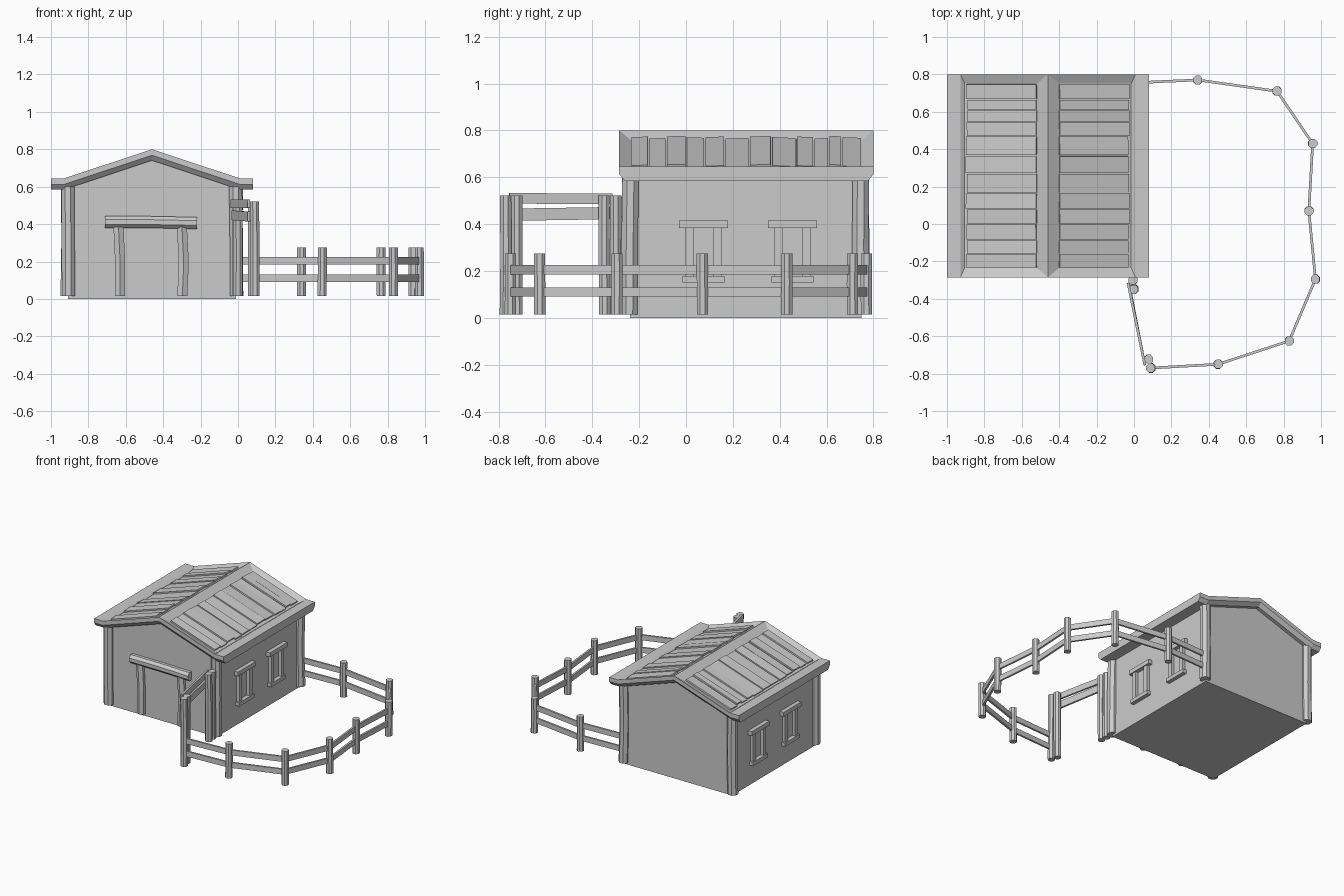
import bpy, bmesh, math, random
from mathutils import Vector, Matrix

if "Cube" in bpy.data.objects:
    bpy.data.objects.remove(bpy.data.objects["Cube"])

random.seed(4)


def finish(bm, name):
    bmesh.ops.recalc_face_normals(bm, faces=bm.faces[:])
    me = bpy.data.meshes.new(name)
    bm.to_mesh(me)
    bm.free()
    ob = bpy.data.objects.new(name, me)
    bpy.context.collection.objects.link(ob)
    return ob


def beam(name, a, b, w, h, up=(0, 0, 1)):
    """Rectangular board from a to b; h is measured along up."""
    a, b = Vector(a), Vector(b)
    d = (b - a).normalized()
    s = d.cross(Vector(up)).normalized()
    t = s.cross(d)
    m = Matrix((d * (b - a).length, s * w, t * h)).transposed().to_4x4()
    m.translation = (a + b) / 2
    bm = bmesh.new()
    bmesh.ops.create_cube(bm, size=1, matrix=m)
    return finish(bm, name)


def log(name, a, b, r, wobble=0.004, sides=8):
    """Faceted, slightly uneven log made of three rings."""
    a, b = Vector(a), Vector(b)
    q = (b - a).to_track_quat('Z', 'Y')
    bm = bmesh.new()
    rings = []
    for i in range(3):
        off = Vector((random.uniform(-1, 1), random.uniform(-1, 1), 0)) * wobble
        ring = []
        for k in range(sides):
            t = 2 * math.pi * (k + .5) / sides
            p = Vector((r * math.cos(t), r * math.sin(t), 0)) + off
            ring.append(bm.verts.new(a.lerp(b, i / 2) + q @ p))
        rings.append(ring)
    for lo, hi in zip(rings, rings[1:]):
        for k in range(sides):
            n = (k + 1) % sides
            bm.faces.new((lo[k], lo[n], hi[n], hi[k]))
    bm.faces.new(rings[0])
    bm.faces.new(rings[-1])
    return finish(bm, name)


CX = -0.46           # ridge line of the house
Y0, Y1 = -0.24, 0.75  # front and back walls
HW = 0.45            # half width of the body

# house body with gables
bm = bmesh.new()
prof = [(-HW, 0), (HW, 0), (HW, .595), (0, .745), (-HW, .595)]
f = bm.faces.new([bm.verts.new((CX + u, Y0, z)) for u, z in prof])
g = bmesh.ops.extrude_face_region(bm, geom=[f])
bmesh.ops.translate(bm, vec=(0, Y1 - Y0, 0),
                    verts=[v for v in g['geom'] if isinstance(v, bmesh.types.BMVert)])
finish(bm, "house_walls")

# roof slab: chamfered underside edge, flat eaves, recessed panels on the slopes
top = [(-.54, .645), (-.468, .645), (0, .80), (.468, .645), (.54, .645)]
bm = bmesh.new()
loops = [[bm.verts.new((CX + u, y, z - dz)) for u, z in top]
         for y, dz in ((-.285, 0), (.80, 0), (.80, .032), (.777, .06), (-.262, .06), (-.285, .032))]
for i in range(6):
    A, B = loops[i], loops[(i + 1) % 6]
    for k in range(4):
        bm.faces.new((A[k], A[k + 1], B[k + 1], B[k]))
for k in (0, 4):
    bm.faces.new([L[k] for L in loops])
bmesh.ops.recalc_face_normals(bm, faces=bm.faces[:])
SL = .155 / .468
panels = [f for f in bm.faces
          if f.normal.z > .8 and abs(f.normal.x) > .1]
bmesh.ops.inset_individual(bm, faces=panels, thickness=.04)
for f in panels:
    side = 1 if f.calc_center_median().x > CX else -1
    for v in f.verts:
        u = .06 if abs(v.co.x - CX) < .25 else .445
        v.co = (CX + side * u, -.235 if v.co.y < .25 else .75, .80 - SL * u - .022)
finish(bm, "roof")

# roof planks lying unevenly in the panels
cuts = [-.235, -.16, -.085, 0, .08, .165, .27, .365, .47, .545, .61, .665, .75]
for side in (1, -1):
    n = Vector((side * SL, 0, 1)).normalized()
    for i, (p, q) in enumerate(zip(cuts, cuts[1:])):
        lift = (.010, .004, .013, .007)[i % 4] - .022
        y = (p + q) / 2
        ends = [Vector((CX + side * u, y, .80 - SL * u)) + n * lift
                for u in (.066, .438 + random.uniform(-.008, .004))]
        tilt = n + Vector((0, random.uniform(-.06, .06), 0))
        beam("roof_plank", ends[0], ends[1], q - p - .006, .012, tilt)

# corner posts
for x in (CX - HW, CX + HW):
    for y in (Y0, Y1 - .005):
        log("corner_post", (x, y, .015), (x, y, .60), .038)

# door frame
for x in (-.635, -.295):
    log("door_jamb", (x, Y0 - .003, .015), (x, Y0 - .003, .385), .031, .005, 6)
log("door_lintel", (-.71, Y0 - .01, .408), (-.22, Y0 - .01, .408), .034)

# window frames, two on each side wall
for side in (-1, 1):
    x = CX + side * (HW + .008)
    for y in (.075, .455):
        beam("window_header", (x, y - .105, .40), (x, y + .105, .40), .045, .032)
        beam("window_sill", (x, y - .09, .165), (x, y + .09, .165), .045, .028)
        for dy in (-.06, .06):
            beam("window_jamb", (x, y + dy, .165), (x, y + dy, .39), .034, .03, (1, 0, 0))

# paddock fence
posts = [(.34, .77), (.765, .71), (.955, .43), (.935, .07),
         (.97, -.295), (.83, -.625), (.45, -.75)]
for x, y in posts:
    log("fence_post", (x, y, .015), (x, y, .275), .026, .001)
path = [(0, .755)] + posts + [(.09, -.77)]
for a, b in zip(path, path[1:]):
    for z in (.11, .205):
        beam("fence_rail", (*a, z), (*b, z), .014, .04)

# gateway posts and top boards
for x, y in ((.09, -.77), (.08, -.722), (0, -.348), (-.005, -.300)):
    log("gate_post", (x, y, .015), (x, y, .522), .026, .002)
beam("gate_top_board", (-.032, -.315, .508), (.058, -.755, .510), .014, .045)
beam("gate_lower_board", (-.028, -.315, .447), (.058, -.755, .440), .014, .052)
